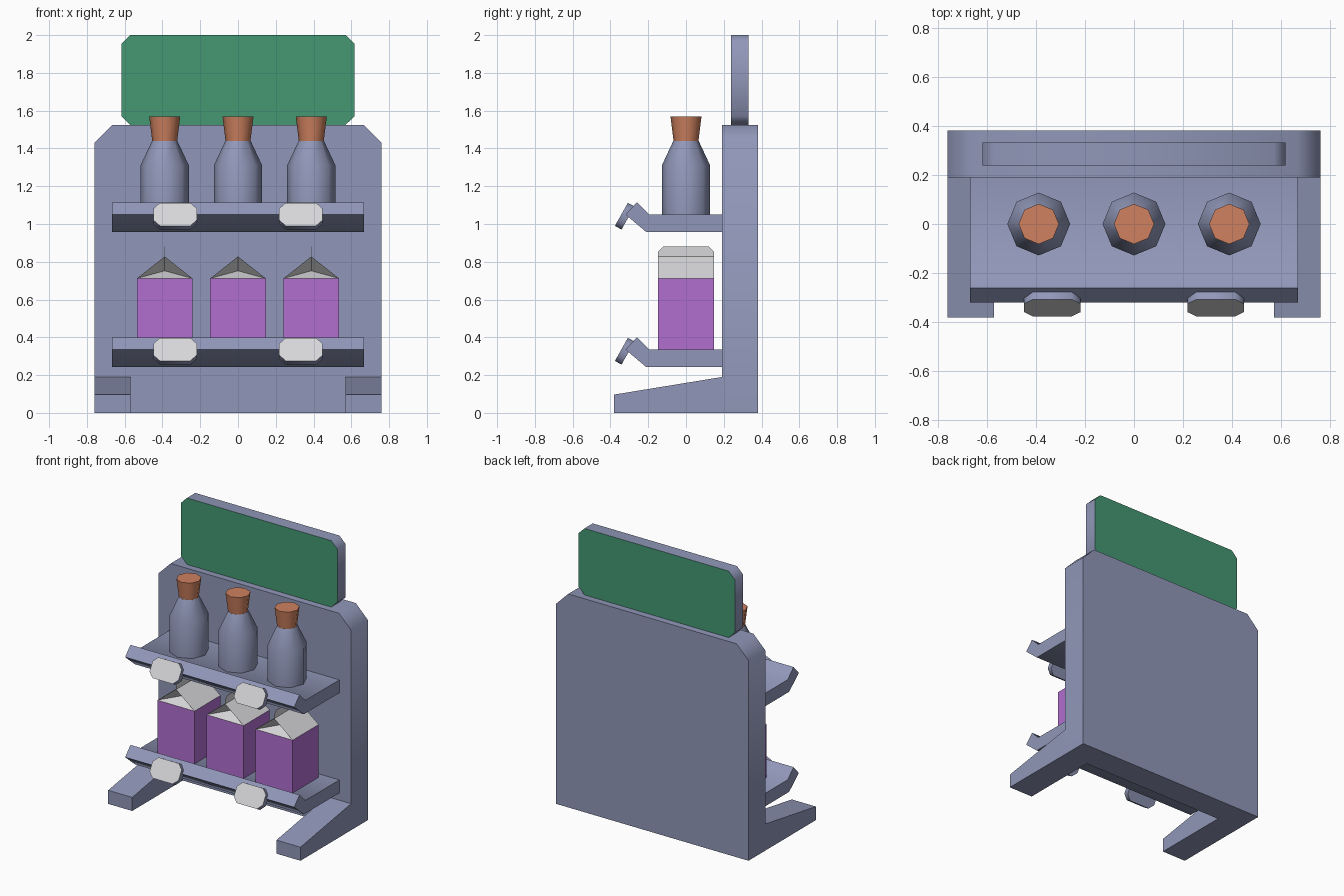
import bpy, bmesh, math
from mathutils import Matrix

if "Cube" in bpy.data.objects:
    bpy.data.objects.remove(bpy.data.objects["Cube"])


def material(name, rgb):
    m = bpy.data.materials.new(name)
    m.diffuse_color = (*rgb, 1)
    m.use_nodes = True
    m.node_tree.nodes["Principled BSDF"].inputs["Base Color"].default_value = m.diffuse_color
    return m


BLUE = material("blue_grey", (0.28, 0.31, 0.48))
GREEN = material("sign_green", (0.058, 0.314, 0.171))
WHITE = material("off_white", (0.68, 0.68, 0.70))
PURPLE = material("carton_purple", (0.445, 0.156, 0.631))
ORANGE = material("cork_orange", (0.62, 0.22, 0.115))


def finish(name, bm, mats, rule=None, smooth=True):
    """Turn a bmesh into an object; rule(face) gives the material index."""
    bmesh.ops.recalc_face_normals(bm, faces=bm.faces)
    bm.normal_update()
    if rule:
        for f in bm.faces:
            f.material_index = rule(f)
    me = bpy.data.meshes.new(name)
    bm.to_mesh(me)
    bm.free()
    for m in mats:
        me.materials.append(m)
    ob = bpy.data.objects.new(name, me)
    bpy.context.collection.objects.link(ob)
    if smooth:
        bpy.ops.object.select_all(action='DESELECT')
        ob.select_set(True)
        bpy.context.view_layer.objects.active = ob
        bpy.ops.object.shade_smooth_by_angle(angle=math.radians(50))
    return ob


def prism(profile, lo, hi, axis):
    """Extrude a (y,z) profile along x, or an (x,z) profile along y."""
    bm = bmesh.new()
    place = (lambda p, d: (d, *p)) if axis == 'x' else (lambda p, d: (p[0], d, p[1]))
    a, b = ([bm.verts.new(place(p, d)) for p in profile] for d in (lo, hi))
    n = len(profile)
    bm.faces.new(a)
    bm.faces.new(b)
    for i in range(n):
        j = (i + 1) % n
        bm.faces.new((a[i], a[j], b[j], b[i]))
    return bm


def chamfered(w, z0, z1, c):
    """Rectangle of half width w with all corners cut."""
    return [(-w + c, z0), (w - c, z0), (w, z0 + c), (w, z1 - c),
            (w - c, z1), (-w + c, z1), (-w, z1 - c), (-w, z0 + c)]


# back panel with cut top corners
finish("back_panel", prism([(-.76, 0), (.76, 0), (.76, 1.43), (.665, 1.525),
                            (-.665, 1.525), (-.76, 1.43)], .19, .38, 'y'), [BLUE])

# wedge feet
for side, lo in (("left", -.76), ("right", .57)):
    finish("foot_" + side, prism([(-.38, 0), (.19, 0), (.19, .19), (-.38, .097)],
                                 lo, lo + .19, 'x'), [BLUE])

# sign board, green on front and back
finish("sign_board", prism(chamfered(.618, 1.525, 2.0, .048), .238, .332, 'y'),
       [BLUE, GREEN], lambda f: int(abs(f.normal.y) > .9))

# shelves with raised lips and price tags
for level, z in (("lower", .335), ("upper", 1.05)):
    finish("shelf_" + level, prism([(.19, z - .093), (-.21, z - .093), (-.32, z),
                                    (-.26, z + .065), (-.194, z), (.19, z)],
                                   -.668, .668, 'x'), [BLUE])
    for side, x in (("left", -.333), ("right", .333)):
        tag = prism(chamfered(.115, -.07, .07, .035), -.02, .02, 'y')
        ob = finish("tag_%s_%s" % (level, side), tag, [BLUE, WHITE],
                    lambda f: int(f.normal.y < -.9))
        ob.data.transform(Matrix.Translation((x, -.3245, z - .0085)) @
                          Matrix.Rotation(math.radians(-29.3), 4, 'X'))


def lathe(name, rings, x, mat):
    """Eight-sided turned shape from (radius, z) rings."""
    bm = bmesh.new()
    loops = [[bm.verts.new((x + r * math.cos(k * math.pi / 4),
                            r * math.sin(k * math.pi / 4), z)) for k in range(8)]
             for r, z in rings]
    bm.faces.new(loops[0])
    bm.faces.new(loops[-1])
    for a, b in zip(loops, loops[1:]):
        for i in range(8):
            j = (i + 1) % 8
            bm.faces.new((a[i], a[j], b[j], b[i]))
    finish(name, bm, [mat])


def carton(name, x, z0, z1, ridge, fin):
    """Gable-top carton with folded ends and a thin top fin."""
    w = .147
    bm = bmesh.new()
    v = lambda *p: bm.verts.new((x + p[0], p[1], p[2]))
    corners = [(-w, -w), (w, -w), (w, w), (-w, w)]
    bot = [v(*c, z0) for c in corners]
    top = [v(*c, z1) for c in corners]
    rf, rb = v(0, -w, ridge), v(0, w, ridge)
    ff, fb = v(0, -.06, z1 + .04), v(0, .06, z1 + .04)
    bm.faces.new(bot)
    for i in range(4):
        j = (i + 1) % 4
        bm.faces.new((bot[i], bot[j], top[j], top[i]))
    bm.faces.new((top[0], rf, rb, top[3]))
    bm.faces.new((top[1], top[2], rb, rf))
    for a, b, r, f in ((top[0], top[1], rf, ff), (top[2], top[3], rb, fb)):
        bm.faces.new((a, b, f))
        bm.faces.new((b, r, f))
        bm.faces.new((r, a, f))
    finish(name, bm, [PURPLE, WHITE],
           lambda f: int(f.calc_center_median().z > z1 + .005), smooth=False)
    # fin along the ridge
    fin_bm = prism([(-w, ridge - .003), (w, ridge - .003), (w, fin - .025),
                    (w - .025, fin), (-w + .025, fin), (-w, fin - .025)],
                   x - .001, x + .001, 'x')
    finish(name + "_fin", fin_bm, [WHITE], smooth=False)


# goods on the shelves
for i, x in enumerate((-.388, 0, .388), 1):
    lathe("bottle_%d" % i, [(.128, 1.05), (.128, 1.31), (.067, 1.44)], x, BLUE)
    lathe("cork_%d" % i, [(.066, 1.44), (.082, 1.568)], x, ORANGE)
    carton("carton_%d" % i, x, .335, .712, .828, .88)
